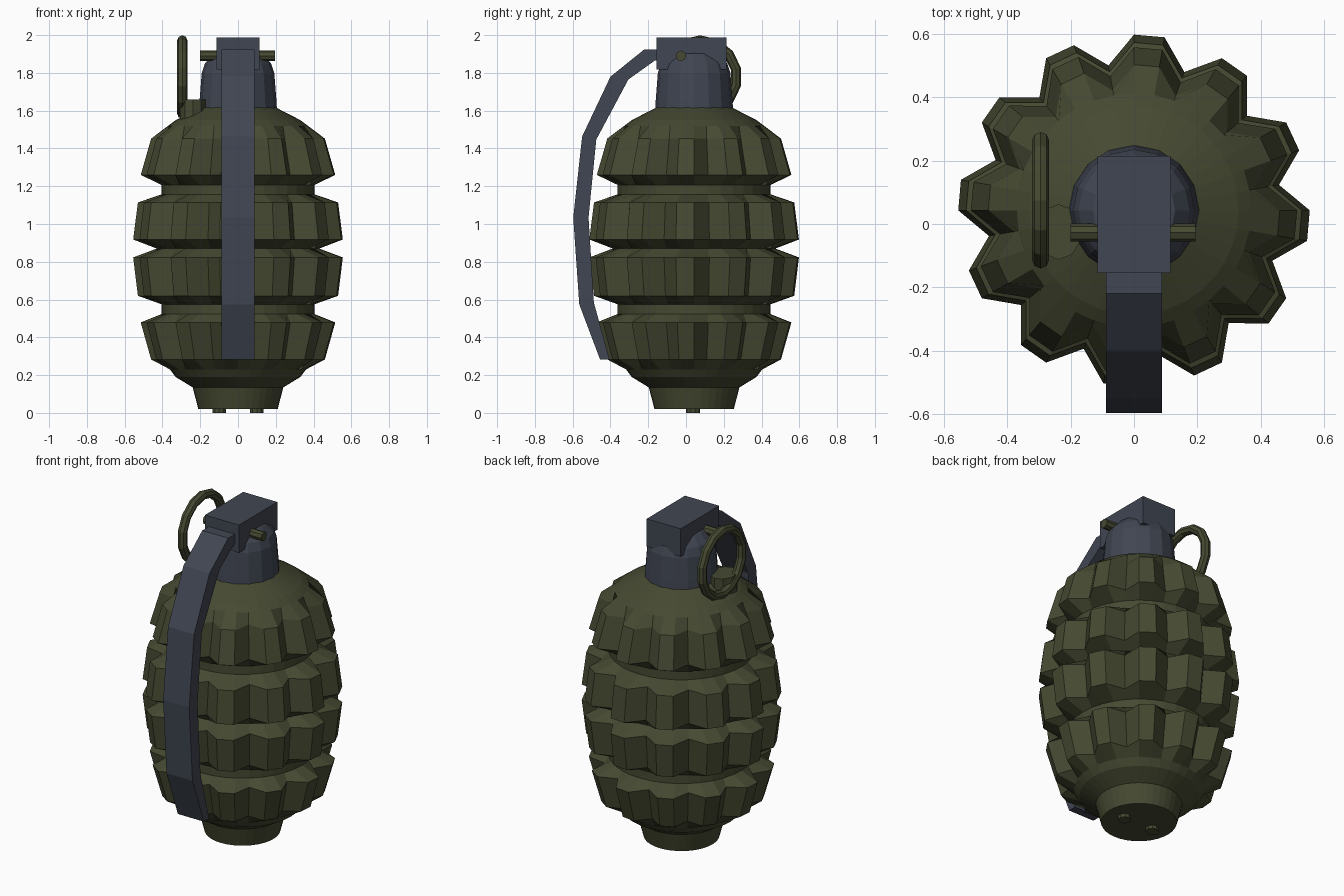
import bpy, bmesh, math
from mathutils import Matrix

if "Cube" in bpy.data.objects:
    bpy.data.objects.remove(bpy.data.objects["Cube"])

CY = 0.043  # body axis offset in y


def material(name, rgb):
    m = bpy.data.materials.new(name)
    m.diffuse_color = (*rgb, 1)
    m.use_nodes = True
    m.node_tree.nodes["Principled BSDF"].inputs["Base Color"].default_value = m.diffuse_color
    return m


OLIVE = material("olive green", (0.060, 0.067, 0.031))
STEEL = material("blue grey steel", (0.052, 0.061, 0.085))


def finish(name, bm, mat):
    bmesh.ops.recalc_face_normals(bm, faces=bm.faces)
    me = bpy.data.meshes.new(name)
    bm.to_mesh(me)
    bm.free()
    me.materials.append(mat)
    ob = bpy.data.objects.new(name, me)
    bpy.context.collection.objects.link(ob)
    return ob


def loft(name, rings, mat):
    """Skin a stack of closed point rings and cap both ends."""
    bm = bmesh.new()
    rows = [[bm.verts.new(p) for p in ring] for ring in rings]
    n = len(rows[0])
    for a, b in zip(rows, rows[1:]):
        for i in range(n):
            j = (i + 1) % n
            bm.faces.new((a[i], a[j], b[j], b[i]))
    bm.faces.new(rows[0][::-1])
    bm.faces.new(rows[-1])
    return finish(name, bm, mat)


def cylinder(name, r, depth, loc, mat, sides=12, axis='Z', scale_y=1):
    bm = bmesh.new()
    m = Matrix.Translation(loc) @ Matrix.Diagonal((1, scale_y, 1, 1))
    if axis == 'X':
        m = m @ Matrix.Rotation(math.pi / 2, 4, 'Y')
    bmesh.ops.create_cone(bm, cap_ends=True, segments=sides, radius1=r,
                          radius2=r, depth=depth, matrix=m)
    return finish(name, bm, mat)


def lobed_ring(tip, valley, z):
    pts = []
    for k in range(12):
        for off, r in ((-5, tip), (5, tip), (15, valley)):
            a = math.radians(85 + 30 * k + off)
            pts.append((r * math.cos(a), CY + r * math.sin(a), z))
    return pts


# Segmented body: tip radius, valley radius, height
body = [(.21, .21, .02), (.24, .24, .135), (.33, .33, .19), (.36, .36, .23),
        (.46, .385, .283), (.515, .43, .479), (.405, .405, .523),
        (.405, .405, .575), (.53, .445, .62), (.555, .465, .823),
        (.43, .43, .87),
        (.555, .465, .918), (.53, .445, 1.114), (.405, .405, 1.157),
        (.405, .405, 1.207), (.515, .43, 1.26), (.46, .385, 1.452),
        (.37, .37, 1.52), (.33, .33, 1.55), (.2, .2, 1.617)]
loft("segmented_body", [lobed_ring(*p) for p in body], OLIVE)

# Fuse neck with domed top
neck = [(.207, 1.59), (.203, 1.66), (.192, 1.80), (.175, 1.85), (.13, 1.90), (.06, 1.92)]
loft("fuse_neck", [[(r * math.cos(i * math.pi / 8), CY + r * math.sin(i * math.pi / 8), z)
                    for i in range(16)] for r, z in neck], STEEL)

# Square cap over the fuse
bm = bmesh.new()
bmesh.ops.create_cube(bm, size=1, matrix=Matrix.Translation((0, .03, 1.9025))
                      @ Matrix.Diagonal((.23, .37, .17, 1)))
finish("fuse_cap", bm, STEEL)

# Curved safety lever: outer and inner (y, z) pairs
lever = [((-.12, 1.925), (-.12, 1.865)), ((-.22, 1.925), (-.165, 1.865)),
         ((-.40, 1.78), (-.305, 1.765)), ((-.55, 1.463), (-.475, 1.447)),
         ((-.597, 1.034), (-.516, 1.034)), ((-.565, .574), (-.488, .585)),
         ((-.455, .283), (-.405, .283))]
W = .088
loft("safety_lever", [[(-W, *o), (W, *o), (W, *i), (-W, *i)] for o, i in lever], STEEL)

# Cross pin, ring and the lug below the ring
cylinder("cross_pin", .028, .395, (-.0025, -.027, 1.89), OLIVE, 8, 'X')
cylinder("ring_lug", .073, .16, (-.238, -.025, 1.58), OLIVE, 10, 'Z', 1.2)

bpy.ops.mesh.primitive_torus_add(major_segments=14, minor_segments=8, major_radius=.194,
                                 minor_radius=.027, location=(-.295, .075, 1.778),
                                 rotation=(0, math.pi / 2, 0))
ring = bpy.context.object
ring.name = "pull_ring"
ring.data.materials.append(OLIVE)
for p in ring.data.polygons:
    p.use_smooth = False

# Studs under the base
for side, x in (("left", -.1), ("right", .1)):
    cylinder("base_stud_" + side, .038, .04, (x, .037, .02), OLIVE, 10)
